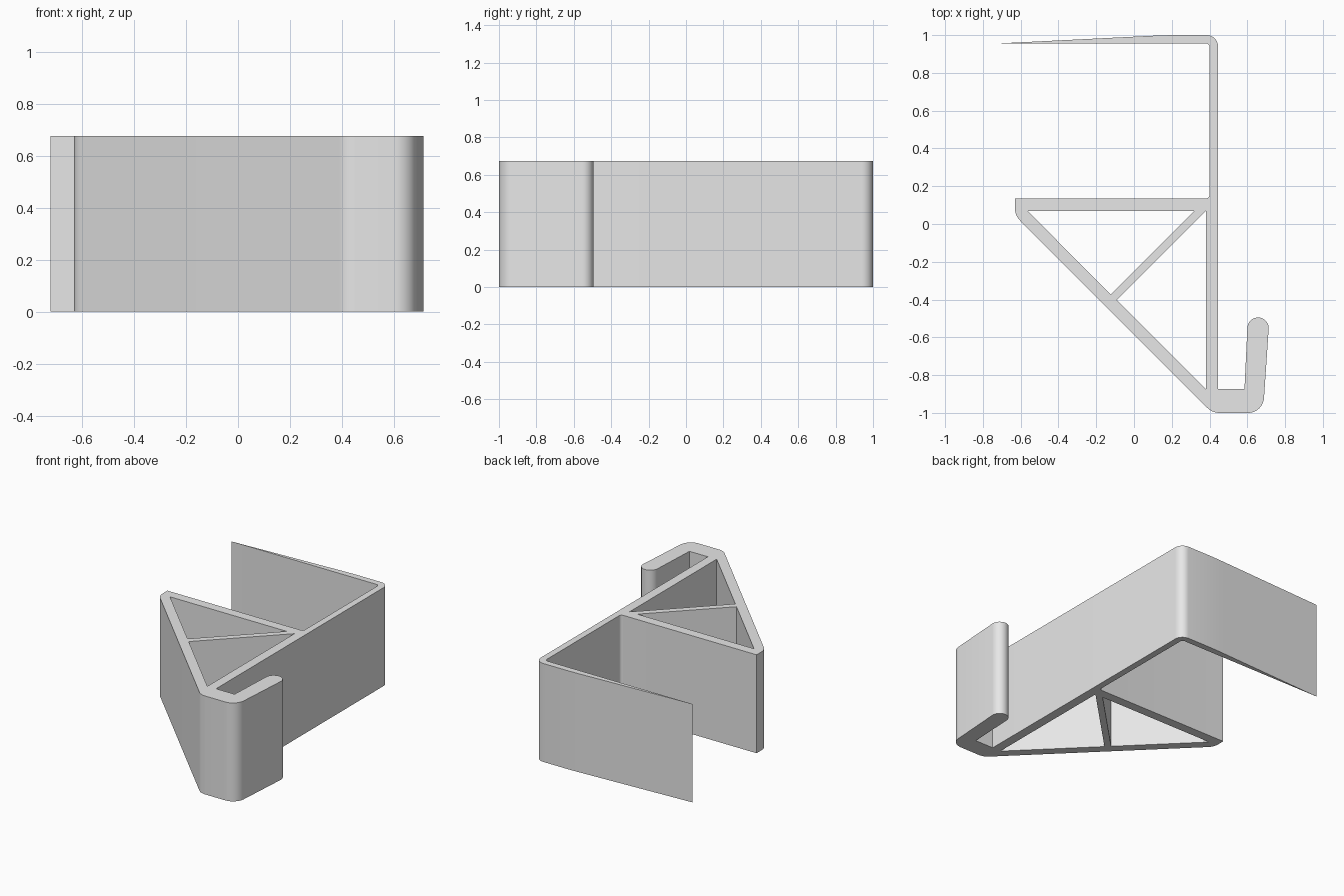
import bpy
import bmesh
import math
from mathutils import Vector

HEIGHT = 0.675

cube = bpy.data.objects.get("Cube")
if cube:
    bpy.data.objects.remove(cube, do_unlink=True)

grey = bpy.data.materials.new("plain grey")
grey.use_nodes = True
grey.diffuse_color = (0.8, 0.8, 0.8, 1)
grey.node_tree.nodes["Principled BSDF"].inputs["Base Color"].default_value = (0.8, 0.8, 0.8, 1)


def rounded(corners, steps=10):
    """Turn (x, y, radius) corners into a closed loop with round corners."""
    loop = []
    for i, (x, y, r) in enumerate(corners):
        p = Vector((x, y))
        if not r:
            loop.append(p)
            continue
        a = (Vector(corners[i - 1][:2]) - p).normalized()
        b = (Vector(corners[(i + 1) % len(corners)][:2]) - p).normalized()
        half = a.angle(b) / 2
        centre = p + (a + b).normalized() * (r / math.sin(half))
        start = p + a * (r / math.tan(half)) - centre
        end = p + b * (r / math.tan(half)) - centre
        turn = math.pi - 2 * half
        for k in range(steps + 1):
            t = k / steps
            loop.append(centre + (start * math.sin((1 - t) * turn)
                                  + end * math.sin(t * turn)) / math.sin(turn))
    return loop


# Outer outline: tapered arm, shelf, slanted brace, hook, upright
outline = rounded([
    (-0.72, 0.956, 0),
    (0.40, 0.956, 0.02),
    (0.40, 0.135, 0.02),
    (-0.63, 0.135, 0),
    (-0.63, 0.045, 0.09),
    (0.415, -1.0, 0.09),
    (0.683, -1.0, 0.085),
    (0.717, -0.495, 0.056),
    (0.603, -0.495, 0.056),
    (0.585, -0.873, 0),
    (0.445, -0.873, 0),
    (0.445, 1.0, 0.06),
    (0.17, 1.0, 3.0),
])

# Triangular openings on both sides of the strut
outer_opening = rounded([(-0.565, 0.07, 0), (-0.122, -0.373, 0), (0.32, 0.07, 0)])
inner_opening = rounded([(0.38, 0.07, 0), (-0.092, -0.403, 0), (0.38, -0.875, 0)])

bm = bmesh.new()
edges = []
for loop in (outline, outer_opening, inner_opening):
    verts = [bm.verts.new((p.x, p.y, 0)) for p in loop]
    edges += [bm.edges.new((verts[i - 1], verts[i])) for i in range(len(verts))]
bmesh.ops.triangle_fill(bm, use_beauty=True, edges=edges, normal=(0, 0, 1))
for face in bm.faces:
    face.normal_update()
    if face.normal.z < 0:
        face.normal_flip()

mesh = bpy.data.meshes.new("hook_bracket")
bm.to_mesh(mesh)
bm.free()
mesh.materials.append(grey)
bracket = bpy.data.objects.new("hook_bracket", mesh)
bpy.context.collection.objects.link(bracket)

# Raise the profile to full height
solid = bracket.modifiers.new("height", "SOLIDIFY")
solid.thickness = HEIGHT
solid.offset = 1
bpy.ops.object.select_all(action="DESELECT")
bracket.select_set(True)
bpy.context.view_layer.objects.active = bracket
bpy.ops.object.modifier_apply(modifier=solid.name)
bpy.ops.object.shade_smooth_by_angle(angle=math.radians(30))
